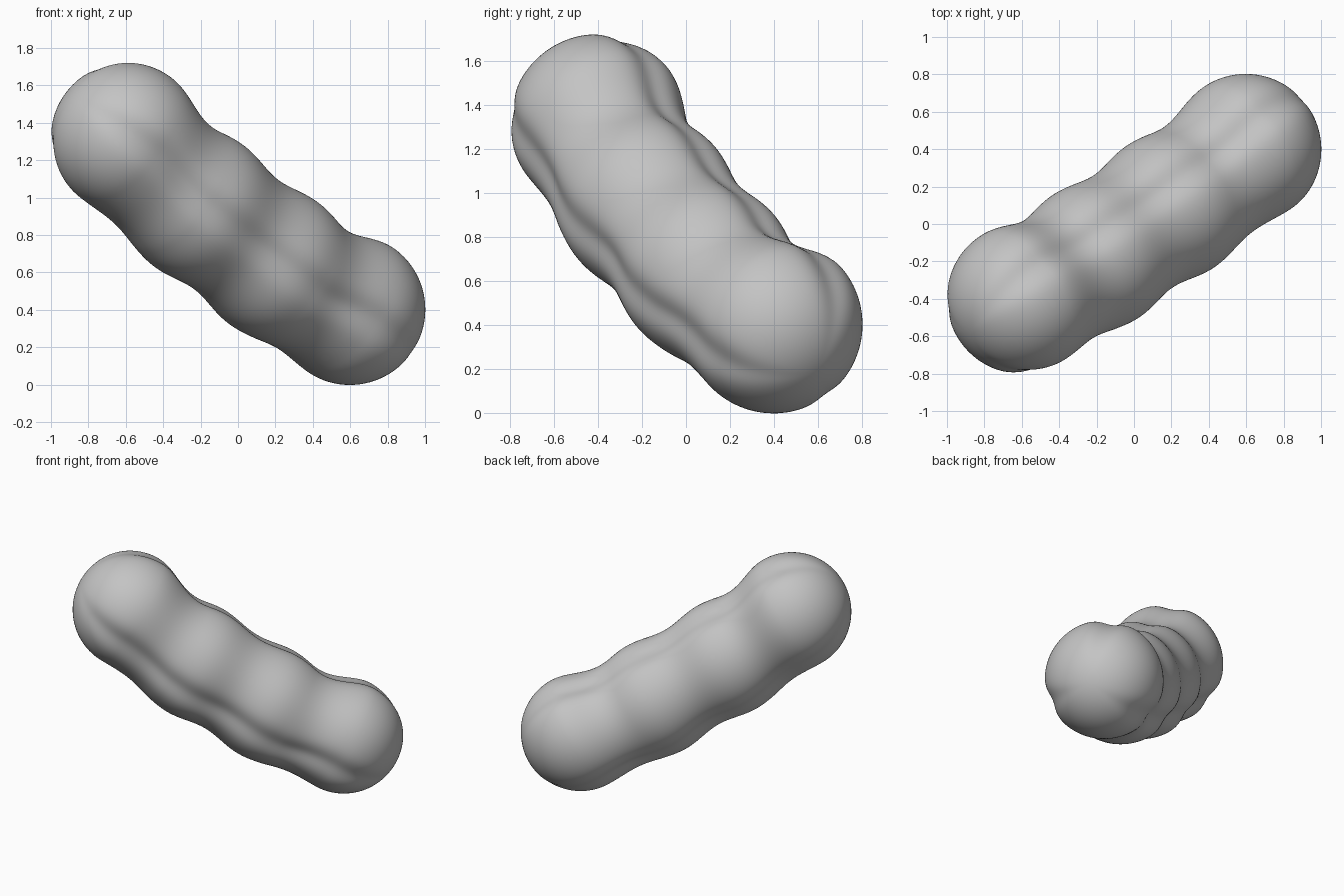
import bpy, bmesh
from math import sin, cos, pi, exp, radians, degrees
from mathutils import Vector

if "Cube" in bpy.data.objects:
    bpy.data.objects.remove(bpy.data.objects["Cube"], do_unlink=True)

# Plain grey material
grey = bpy.data.materials.new("plain_grey")
grey.use_nodes = True
grey.diffuse_color = (0.55, 0.55, 0.55, 1)
bsdf = next(n for n in grey.node_tree.nodes if n.type == 'BSDF_PRINCIPLED')
bsdf.inputs["Base Color"].default_value = grey.diffuse_color

# Axis of the body, with two directions across it
high_end = Vector((-0.6, -0.4, 1.32))
low_end = Vector((0.6, 0.4, 0.4))
length = (low_end - high_end).length
axis = (low_end - high_end).normalized()
side = Vector((-1, 1, 0))
side = (side - axis * side.dot(axis)).normalized()
rise = axis.cross(side)
CAP, SIDES = 0.4, 120
GROOVES = (80, 200, 320)


def ease(v):
    v = max(0, min(1, v))
    return v * v * (3 - 2 * v)


def across(angle):
    return side * cos(angle) + rise * sin(angle)


def radius(t, angle, scale):
    """Four swellings along the length, three soft grooves around it."""
    r = 0.386 + 0.017 * cos(6 * pi * t)
    for g in GROOVES:
        gap = (degrees(angle) - g + 180) % 360 - 180
        r -= 0.03 * scale * exp(-(gap / 13) ** 2)
    return r * scale


# Stations along the body: (distance, scale) over round cap, trunk, round cap
cap = [(CAP * cos(pi / 2 * i / 24), sin(pi / 2 * i / 24)) for i in range(1, 24)]
stations = [(-d, s) for d, s in cap]
stations += [(length * i / 90, 1) for i in range(91)]
stations += [(length + d, s) for d, s in reversed(cap)]

bm = bmesh.new()
rings = []
for dist, scale in stations:
    t = max(0, min(1, dist / length))
    # The trunk sags a little between its two ends
    sag = 0.075 * ease(t / 0.25) * ease((1 - t) / 0.25)
    centre = high_end + axis * dist + across(radians(250)) * sag
    ring = []
    for k in range(SIDES):
        a = 2 * pi * k / SIDES
        ring.append(bm.verts.new(centre + across(a) * radius(t, a, scale)))
    rings.append(ring)

# Skin the rings and close both tips
for lower, upper in zip(rings, rings[1:]):
    for k in range(SIDES):
        n = (k + 1) % SIDES
        bm.faces.new((lower[k], lower[n], upper[n], upper[k]))
for ring, tip in ((rings[0], high_end - axis * CAP),
                  (rings[-1], low_end + axis * CAP)):
    pole = bm.verts.new(tip)
    for k in range(SIDES):
        bm.faces.new((ring[k], ring[(k + 1) % SIDES], pole))
bmesh.ops.recalc_face_normals(bm, faces=bm.faces)
for f in bm.faces:
    f.smooth = True

mesh = bpy.data.meshes.new("lobed_capsule")
bm.to_mesh(mesh)
bm.free()
mesh.materials.append(grey)
body = bpy.data.objects.new("lobed_capsule", mesh)
bpy.context.collection.objects.link(body)
